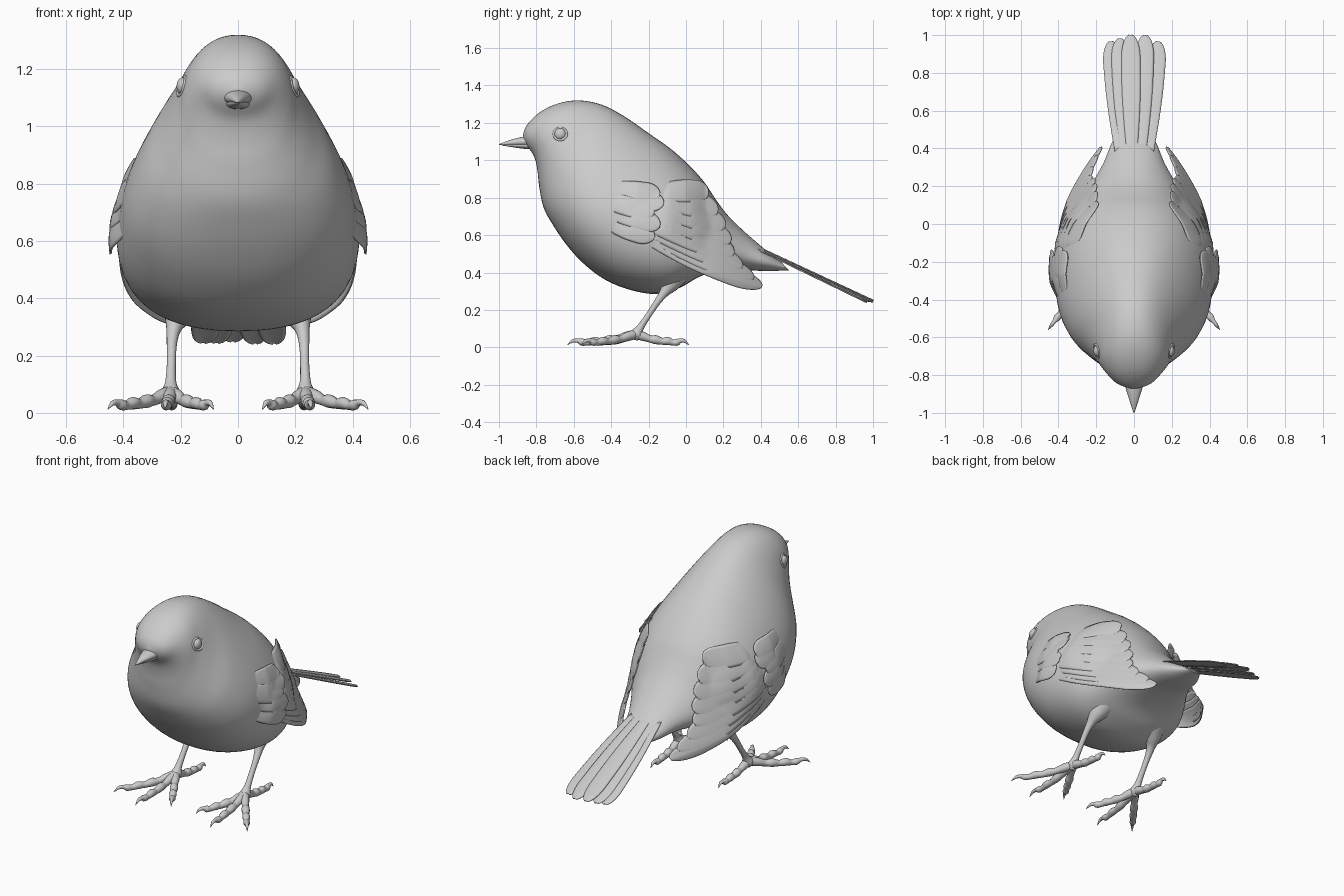
import bpy, bmesh, math
from mathutils import Vector
from mathutils.bvhtree import BVHTree

cube = bpy.data.objects.get("Cube")
if cube:
    bpy.data.objects.remove(cube, do_unlink=True)

GREY = bpy.data.materials.new("plain grey")
GREY.use_nodes = True
GREY.diffuse_color = (0.6, 0.6, 0.6, 1)
GREY.node_tree.nodes["Principled BSDF"].inputs["Base Color"].default_value = (0.6, 0.6, 0.6, 1)


def spline(rows, n):
    """Catmull-Rom through tuples of any length."""
    out = []
    for i in range(len(rows) - 1):
        a, b, c, d = (rows[max(0, min(len(rows) - 1, j))] for j in range(i - 1, i + 3))
        for k in range(n):
            t = k / n
            out.append([q + t / 2 * (r - p + t * (2 * p - 5 * q + 4 * r - s + t * (3 * (q - r) + s - p)))
                        for p, q, r, s in zip(a, b, c, d)])
    return out + [list(rows[-1])]


def finish(bm, name, angle=60):
    bmesh.ops.recalc_face_normals(bm, faces=bm.faces)
    mesh = bpy.data.meshes.new(name)
    bm.to_mesh(mesh)
    bm.free()
    mesh.materials.append(GREY)
    ob = bpy.data.objects.new(name, mesh)
    bpy.context.collection.objects.link(ob)
    bpy.ops.object.select_all(action='DESELECT')
    ob.select_set(True)
    bpy.context.view_layer.objects.active = ob
    bpy.ops.object.shade_smooth_by_angle(angle=math.radians(angle))
    return ob


def skin(bm, rows, closed):
    """Bridge rows of points with quads."""
    vs = [[bm.verts.new(p) for p in row] for row in rows]
    n = len(vs[0])
    for a, b in zip(vs, vs[1:]):
        for j in range(n if closed else n - 1):
            k = (j + 1) % n
            bm.faces.new((a[j], a[k], b[k], b[j]))
    if closed:
        bm.faces.new(vs[0])
        bm.faces.new(vs[-1])


def tube(bm, points, sides=12, steps=5):
    """Tapered round tube through (x, y, z, radius) points."""
    path = spline(points, steps)
    rings = []
    for i, p in enumerate(path):
        a, b = path[max(0, i - 1)], path[min(len(path) - 1, i + 1)]
        along = (Vector(b[:3]) - Vector(a[:3])).normalized()
        u = along.cross(Vector((1, 0.3, 0))).normalized()
        v = along.cross(u)
        turn = [2 * math.pi * j / sides for j in range(sides)]
        rings.append([Vector(p[:3]) + max(p[3], 0.001) * (math.cos(t) * u + math.sin(t) * v) for t in turn])
    skin(bm, rings, True)


# Body: back point y z, belly point y z, half width, narrowing toward the back
BODY = [
    (-.872, 1.135, -.872, 1.11, .012, 0), (-.85, 1.19, -.845, 1.07, .085, 0), (-.78, 1.258, -.812, 1.02, .14, 0),
    (-.68, 1.305, -.795, .95, .18, .03), (-.57, 1.32, -.785, .86, .21, .1), (-.45, 1.297, -.762, .75, .258, .21),
    (-.33, 1.235, -.715, .66, .32, .27), (-.2, 1.145, -.64, .55, .375, .25), (-.08, 1.06, -.55, .45, .405, .2),
    (.02, .97, -.43, .36, .418, .16), (.1, .88, -.29, .305, .405, .16), (.16, .79, -.15, .285, .365, .18),
    (.22, .71, -.03, .32, .305, .2), (.3, .63, .09, .385, .235, .18), (.38, .56, .25, .415, .165, .1),
    (.45, .5, .42, .408, .115, 0), (.51, .455, .55, .412, .05, 0)]


def body_ring(row, n=56):
    y1, z1, y0, z0, w, k = row
    ring = []
    for j in range(n):
        t = 2 * math.pi * j / n
        c, s = math.cos(t), math.sin(t)
        x = w * math.copysign(abs(s) ** 0.9, s) * (1 - k * c)
        ring.append((x, (y1 + y0) / 2 + c * (y1 - y0) / 2, (z1 + z0) / 2 + c * (z1 - z0) / 2))
    return ring


bm = bmesh.new()
skin(bm, [body_ring(r) for r in spline(BODY, 5)], True)
surface = BVHTree.FromBMesh(bm)
finish(bm, "body")


def body_x(y, z):
    hit = surface.ray_cast(Vector((2, y, z)), Vector((-1, 0, 0)))[0]
    return hit.x if hit else 0


# Beak: upper and lower halves, rows of y, z, half width, half height
for name, rows in (
        ("upper_beak", [(-.82, 1.1, .055, .03), (-.87, 1.1, .044, .026), (-.94, 1.094, .022, .015), (-1, 1.084, .002, .002)]),
        ("lower_beak", [(-.82, 1.08, .045, .02), (-.87, 1.08, .036, .018), (-.94, 1.082, .018, .01), (-.985, 1.081, .002, .002)])):
    bm = bmesh.new()
    turn = [2 * math.pi * j / 16 for j in range(16)]
    skin(bm, [[(w * math.cos(t), y, z + h * math.sin(t)) for t in turn] for y, z, w, h in spline(rows, 4)], True)
    finish(bm, name)


def blade(bm, root, tip, width, place, bow=0.0, blunt=0.5):
    """Rounded feather from root to tip in a plane, laid out in space by place(u, v, along, across)."""
    root, tip = Vector(root), Vector(tip)
    along = tip - root
    side = Vector((-along.y, along.x)).normalized()
    rows = []
    for i in range(25):
        t = 1 - (1 - i / 24) ** 1.6
        half = width / 2 * (0.55 + 0.45 * math.sin(min(1, t * 1.5) * math.pi / 2))
        if t > 0.8:
            half *= max(0.02, 1 - ((t - 0.8) / 0.2) ** 2) ** blunt
        row = []
        for j in range(9):
            a = j / 4 - 1
            p = root + along * t + side * (half * a + bow * math.sin(math.pi * t))
            row.append(place(p.x, p.y, t, a))
        rows.append(row)
    skin(bm, rows, False)


def thicken(ob, amount):
    mod = ob.modifiers.new("thickness", 'SOLIDIFY')
    mod.thickness = amount
    mod.offset = 0


def wing_x(y, z):
    """Wing surface: hugs the body, then runs free and leans inward behind it."""
    rear = max(0, min(1, (y + .1) / .2))
    free = .438 - (.6 if y > -.25 else 1.3) * (y + .25) ** 2
    free -= .4 * rear * max(0, z - .44 + .3 * y) + 1.5 * (1 - rear) * max(0, z - .6) ** 2
    return max(free, body_x(y, z))


# Wing feathers: root y z, tip y z, width, bow
FLIGHT = [(-.3, .64, .405, .325, .1, -.02), (-.3, .66, .36, .37, .11, -.01), (-.3, .68, .3, .43, .12, 0),
          (-.3, .71, .255, .5, .13, 0), (-.28, .75, .24, .57, .13, 0), (-.25, .78, .21, .65, .13, 0),
          (-.22, .8, .17, .73, .13, .01), (-.2, .82, .12, .83, .12, .01)]
COVERTS = [(-.5, .73, -.17, .585, .1, -.02), (-.52, .77, -.14, .65, .11, 0), (-.52, .81, -.17, .72, .11, 0),
           (-.5, .83, -.12, .77, .11, 0), (-.48, .84, -.14, .82, .1, .01)]

for s, label in ((1, "left"), (-1, "right")):
    for part, feathers, base in (("flight_feathers", FLIGHT, .001), ("coverts", COVERTS, .011)):
        bm = bmesh.new()
        for i, (y0, z0, y1, z1, width, bow) in enumerate(feathers):
            def place(y, z, t, a, lift=base + .0018 * i):
                rise = min(1, t * 1.6)
                return (s * (wing_x(y, z) - .03 * (1 - rise) + lift * rise - .004 * a * a), y, z)
            blade(bm, (y0, z0), (y1, z1), width, place, bow)
        thicken(finish(bm, f"{label}_{part}"), .006)

    # Eye with a soft lid around it
    bm = bmesh.new()
    bmesh.ops.create_uvsphere(bm, u_segments=24, v_segments=16, radius=.031)
    bmesh.ops.scale(bm, vec=(.7, 1, 1), verts=bm.verts)
    bmesh.ops.translate(bm, vec=(s * (body_x(-.672, 1.14) - .004), -.672, 1.14), verts=bm.verts)
    finish(bm, f"{label}_eye")
    bm = bmesh.new()
    lid = []
    for j in range(25):
        t = 2 * math.pi * j / 24
        y, z = -.672 + .034 * math.cos(t), 1.14 + .032 * math.sin(t)
        lid.append((s * (body_x(y, z) - .002), y, z, .007))
    tube(bm, lid, 8, 1)
    finish(bm, f"{label}_eyelid")

    # Thigh and shank
    bm = bmesh.new()
    tube(bm, [(s * .165, -.04, .5, .13), (s * .185, -.06, .41, .095), (s * .21, -.085, .34, .052),
              (s * .224, -.115, .295, .027), (s * .231, -.155, .24, .018), (s * .233, -.205, .165, .016),
              (s * .235, -.245, .105, .02), (s * .235, -.265, .07, .032), (s * .235, -.275, .04, .016)], 16)
    finish(bm, f"{label}_leg")

    # Toes: knuckled tubes ending in hooked claws
    for toe, tx, ty in (("outer", .455, -.56), ("middle", .255, -.635), ("inner", .085, -.53), ("hind", .23, .015)):
        x0, y0 = .235, -.27
        shape = [(0, .07, .026), (.15, .058, .024), (.28, .044, .019), (.38, .041, .024), (.5, .032, .018),
                 (.6, .034, .022), (.7, .026, .016), (.78, .028, .019), (.84, .035, .012), (.92, .034, .009), (1, .012, .001)]
        bm = bmesh.new()
        tube(bm, [(s * (x0 + (tx - x0) * t), y0 + (ty - y0) * t, z, r) for t, z, r in shape], 10, 4)
        finish(bm, f"{label}_{toe}_toe")

# Tail: broad overlapping feathers, outer ones lowest
bm = bmesh.new()
for tip_x, tip_y, drop in ((.127, .965, .024), (-.122, .965, .021), (-.075, .98, .014),
                           (.06, .998, .008), (-.018, 1, 0)):
    def lay(x, y, t, a, drop=drop):
        return (x, y, .522 - .465 * (y - .42) - drop * (.5 + .5 * t) - .005 * a * a)
    blade(bm, (tip_x * .6, .38), (tip_x, tip_y), .1, lay, 0, .45)
thicken(finish(bm, "tail_feathers"), .006)
